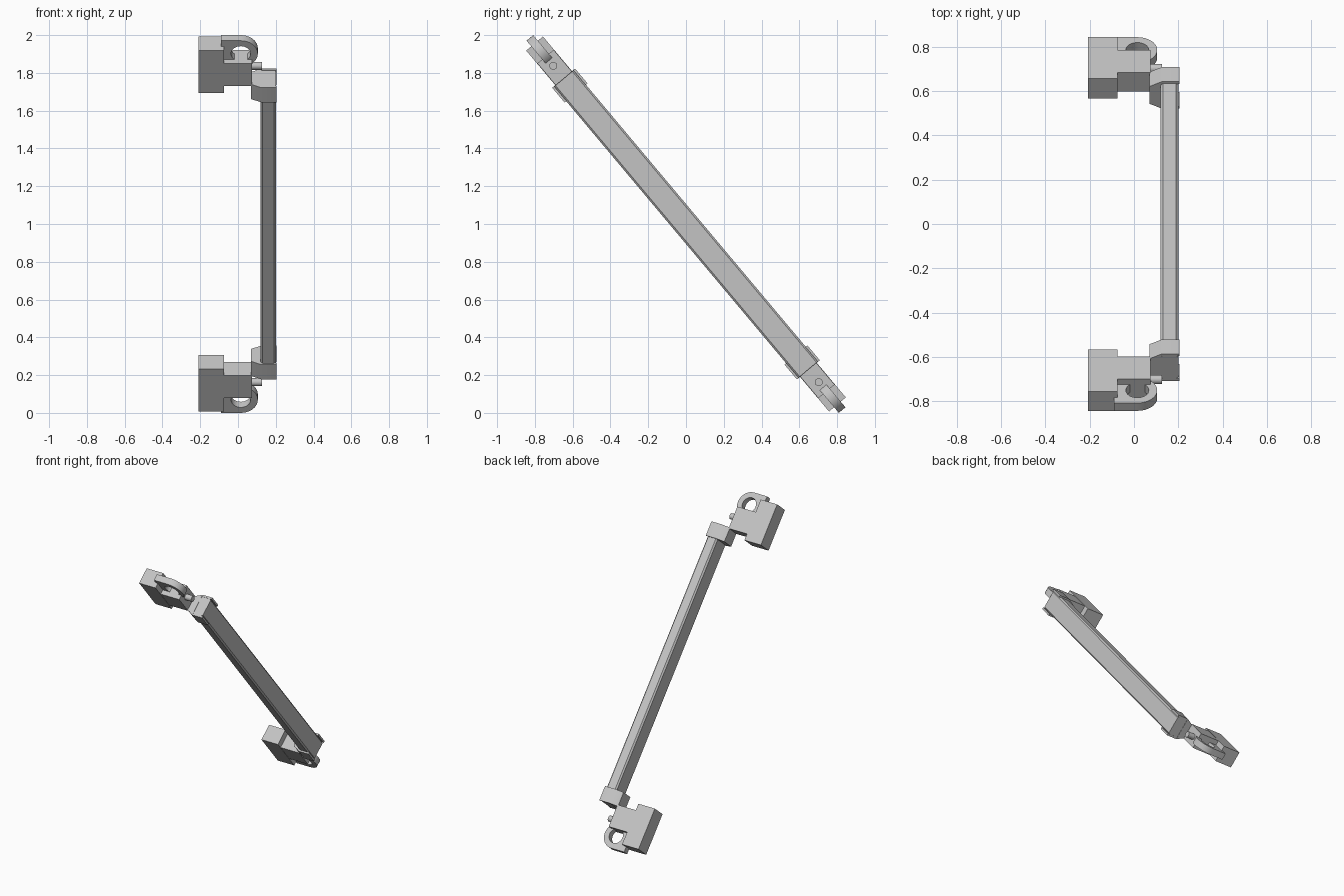
import bpy, bmesh, math
from mathutils import Matrix, Vector

if "Cube" in bpy.data.objects:
    bpy.data.objects.remove(bpy.data.objects["Cube"], do_unlink=True)

grey = bpy.data.materials.new("light_grey")
grey.use_nodes = True
grey.diffuse_color = (0.55, 0.55, 0.55, 1)
grey.node_tree.nodes["Principled BSDF"].inputs["Base Color"].default_value = grey.diffuse_color

# Local axes: x across, y along the bar, z through its depth
TILT = Matrix.Translation((0, 0, 1)) @ Matrix.Rotation(math.radians(-50), 4, 'X')
LOWER = TILT
UPPER = TILT @ Matrix.Rotation(math.pi, 4, 'X')


def finish(name, mesh, frame):
    mesh.transform(frame)
    mesh.materials.clear()
    mesh.materials.append(grey)
    mesh.shade_smooth()
    mesh.set_sharp_from_angle(angle=math.radians(30))
    obj = bpy.data.objects.new(name, mesh)
    bpy.context.collection.objects.link(obj)


def from_bmesh(name, bm, frame):
    bmesh.ops.recalc_face_normals(bm, faces=bm.faces)
    mesh = bpy.data.meshes.new(name)
    bm.to_mesh(mesh)
    bm.free()
    finish(name, mesh, frame)


def box(name, x, y, z, frame):
    bm = bmesh.new()
    bmesh.ops.create_cube(bm, size=1)
    for v in bm.verts:
        v.co = Vector([lo + (c + 0.5) * (hi - lo) for c, (lo, hi) in zip(v.co, (x, y, z))])
    from_bmesh(name, bm, frame)


def extrusion(name, half_profile, y0, y1, frame):
    """Extrude an x-z profile, mirrored in z, along the bar."""
    profile = half_profile + [(x, -z) for x, z in reversed(half_profile)]
    bm = bmesh.new()
    face = bm.faces.new([bm.verts.new((x, y0, z)) for x, z in profile])
    grown = bmesh.ops.extrude_face_region(bm, geom=[face])["geom"]
    bmesh.ops.translate(bm, vec=(0, y1 - y0, 0),
                        verts=[g for g in grown if isinstance(g, bmesh.types.BMVert)])
    from_bmesh(name, bm, frame)


def pin(name, x0, x1, y, radius, frame):
    bm = bmesh.new()
    place = Matrix.Translation(((x0 + x1) / 2, y, 0)) @ Matrix.Rotation(math.pi / 2, 4, 'Y')
    bmesh.ops.create_cone(bm, cap_ends=True, segments=20, radius1=radius, radius2=radius,
                          depth=x1 - x0, matrix=place)
    from_bmesh(name, bm, frame)


def arc(cx, cy, r, start, end, n):
    angles = [start + (end - start) * i / n for i in range(n + 1)]
    return [(cx + r * math.cos(a), cy + r * math.sin(a)) for a in angles]


def eye_plate(name, frame):
    """Plate with a round end and a round hole."""
    cx, cy, r = 0.015, 1.196, 0.09
    outer = arc(cx, cy, r, -math.pi / 2, math.pi / 2, 16) + [(-0.09, cy + r), (-0.09, cy - r)]
    hole = arc(cx, cy, 0.052, 0, 2 * math.pi, 32)[:-1]
    curve = bpy.data.curves.new(name, 'CURVE')
    curve.dimensions = '2D'
    curve.fill_mode = 'BOTH'
    curve.extrude = 0.023
    for points in (outer, hole):
        spline = curve.splines.new('POLY')
        spline.points.add(len(points) - 1)
        for p, (x, y) in zip(spline.points, points):
            p.co = (x, y, 0, 1)
        spline.use_cyclic_u = True
    helper = bpy.data.objects.new(name + "_outline", curve)
    mesh = bpy.data.meshes.new_from_object(helper)
    bpy.data.objects.remove(helper)
    bm = bmesh.new()
    bm.from_mesh(mesh)
    bmesh.ops.remove_doubles(bm, verts=bm.verts, dist=0.0001)
    from_bmesh(name, bm, frame)


# Long handle bar with chamfered edges
extrusion("handle_bar", [(0.2, 0.058), (0.19, 0.068), (0.13, 0.068), (0.12, 0.058)],
          -1.006, 1.006, TILT)

# Matching fittings at both ends
for end, frame in (("lower", LOWER), ("upper", UPPER)):
    # Clip open towards the outer face of the bar
    extrusion(end + "_sleeve",
              [(0.125, 0.066), (0.205, 0.066), (0.205, 0.079), (0.125, 0.079), (0.07, 0.051)],
              0.906, 1.008, frame)
    box(end + "_mount_block", (-0.208, -0.075), (0.953, 1.247), (-0.058, 0.058), frame)
    box(end + "_link_block", (-0.08, 0.075), (0.999, 1.157), (-0.056, 0.056), frame)
    eye_plate(end + "_eye_plate", frame)
    pin(end + "_pin", 0.06, 0.127, 1.093, 0.021, frame)
